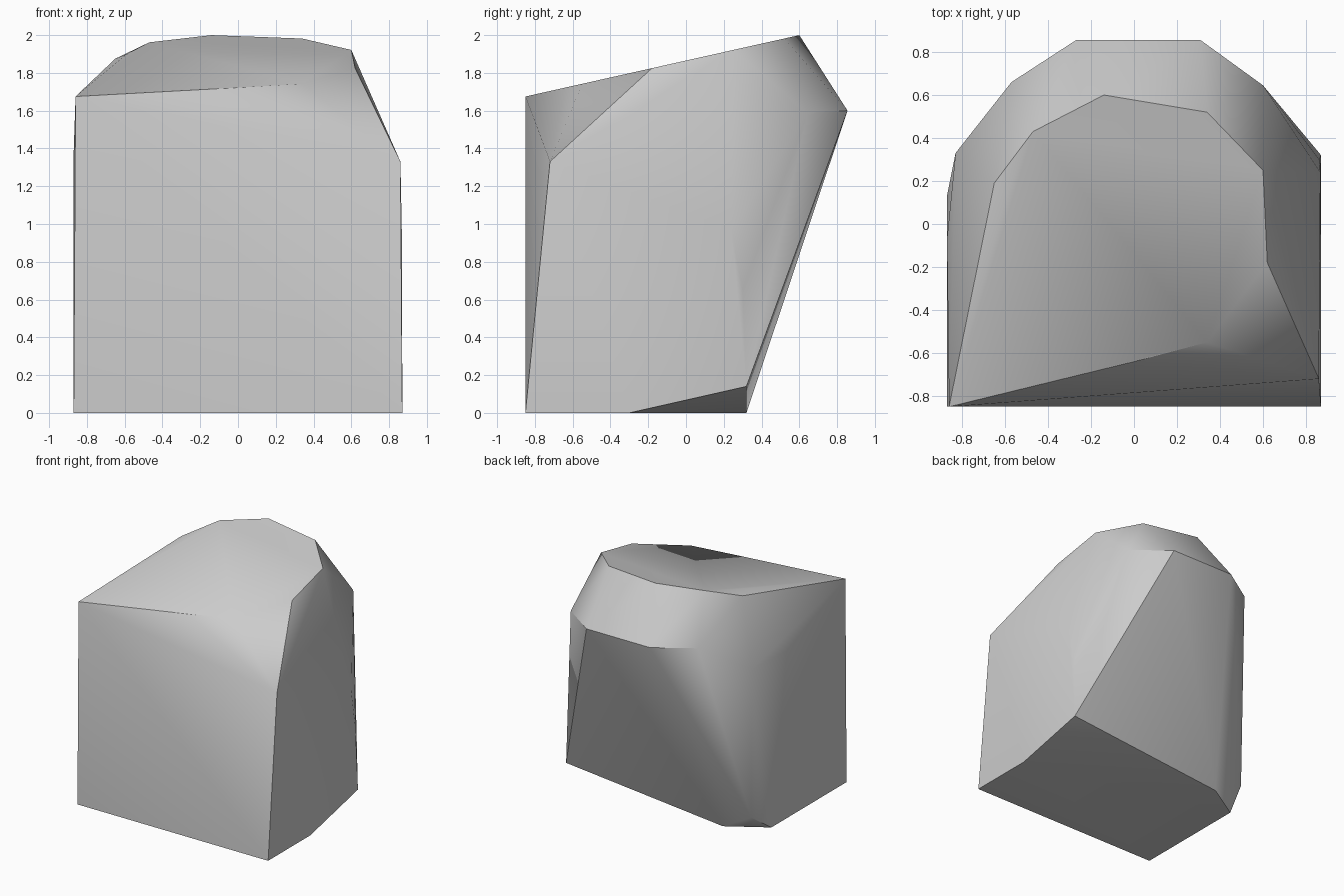
import bpy, bmesh
from math import radians

cube = bpy.data.objects.get("Cube")
if cube:
    bpy.data.objects.remove(cube, do_unlink=True)

# Flat stone colour
stone = bpy.data.materials.new("grey_stone")
stone.use_nodes = True
grey = (0.6, 0.6, 0.6, 1)
stone.diffuse_color = grey
bsdf = stone.node_tree.nodes["Principled BSDF"]
bsdf.inputs["Base Color"].default_value = grey
bsdf.inputs["Roughness"].default_value = 0.8


def slope(x, y):
    """Place a corner on the tilted top facet."""
    return (x, y, 1.675 + 0.224 * (y + 0.85))


# Corners of the flat base and its chipped back edge
base = [(-.87, -.85, 0), (.87, -.85, 0), (.87, -.3, 0), (.87, .32, .14),
        (-.56, .32, 0), (-.82, .32, .14), (-.87, .13, 0)]

# Corners of the side walls
walls = [(.86, -.72, 1.33), (.867, .24, .97), (.862, .3, .65),
         (-.83, .33, 1.37), (-.87, -.07, 1.38)]

# Overhanging back rim
rim = [(.6, .645, 1.59), (.31, .855, 1.6), (-.27, .855, 1.6), (-.57, .66, 1.6)]

# Sloping top facet and the narrow bevel beside it
top = [slope(x, y) for x, y in [(-.86, -.85), (0, -.64), (.34, -.55), (.62, -.18),
                                (.6, .25), (.34, .52), (-.14, .6), (-.47, .43), (-.59, .15)]]
bevel = [(-.65, .19, 1.875)]

# Wrap the corners in a faceted hull
bm = bmesh.new()
for corner in base + walls + rim + top + bevel:
    bm.verts.new(corner)
hull = bmesh.ops.convex_hull(bm, input=bm.verts[:])
loose = [v for v in bm.verts if not v.link_faces]
bmesh.ops.delete(bm, geom=loose, context='VERTS')
bmesh.ops.dissolve_limit(bm, angle_limit=radians(1), verts=bm.verts[:], edges=bm.edges[:])
bmesh.ops.recalc_face_normals(bm, faces=bm.faces[:])

mesh = bpy.data.meshes.new("boulder")
bm.to_mesh(mesh)
bm.free()
mesh.materials.append(stone)
boulder = bpy.data.objects.new("boulder", mesh)
bpy.context.collection.objects.link(boulder)

# Smooth the shallow facets, keep the hard edges
bpy.ops.object.select_all(action='DESELECT')
boulder.select_set(True)
bpy.context.view_layer.objects.active = boulder
bpy.ops.object.shade_smooth_by_angle(angle=radians(35))
